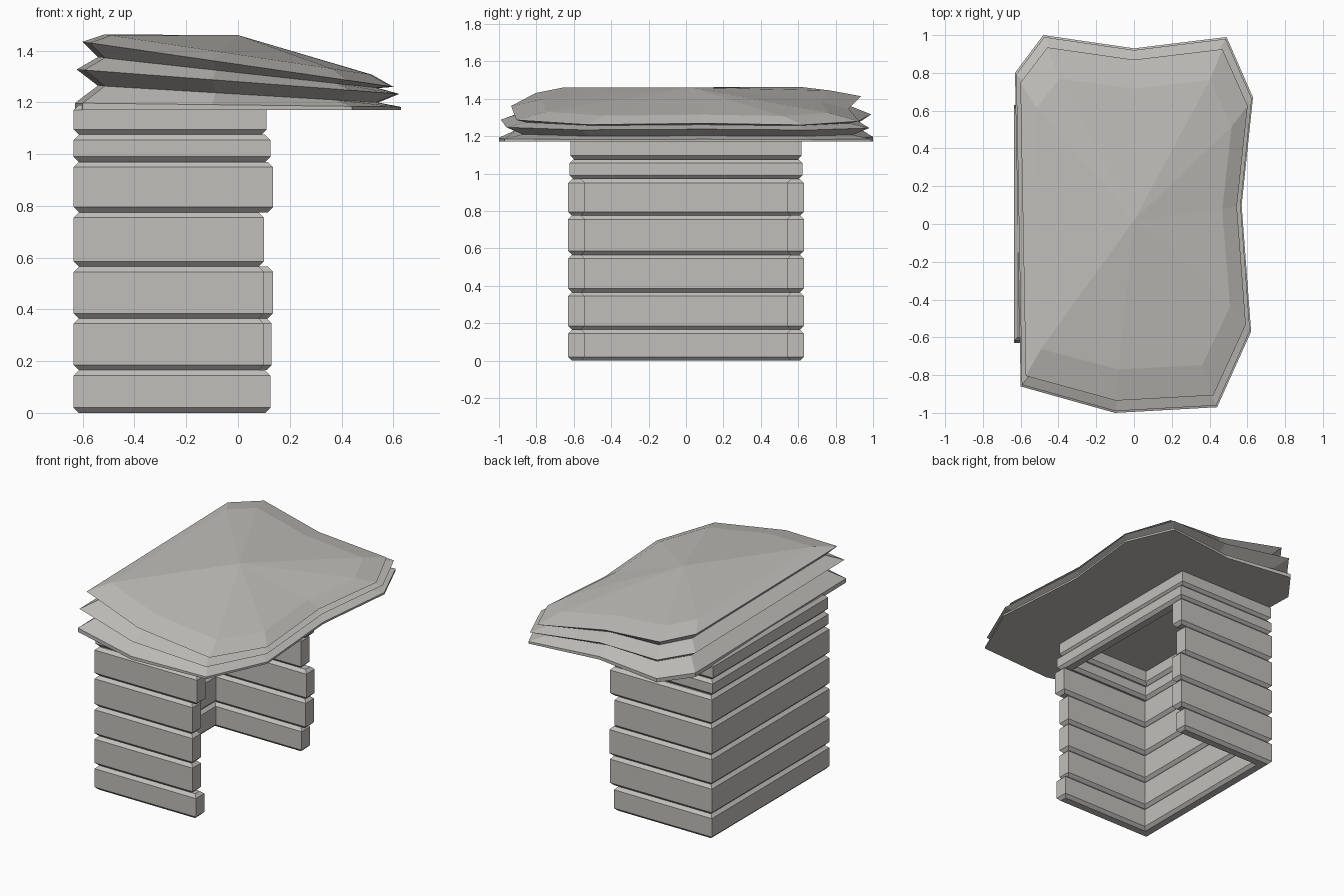
import bpy
import bmesh

cube = bpy.data.objects.get("Cube")
if cube:
    bpy.data.objects.remove(cube, do_unlink=True)

stone = bpy.data.materials.new("warm grey")
stone.use_nodes = True
colour = (0.53, 0.52, 0.49, 1)
stone.diffuse_color = colour
stone.node_tree.nodes["Principled BSDF"].inputs["Base Color"].default_value = colour


def add_object(name, bm):
    bmesh.ops.recalc_face_normals(bm, faces=bm.faces)
    mesh = bpy.data.meshes.new(name)
    bm.to_mesh(mesh)
    bm.free()
    mesh.materials.append(stone)
    obj = bpy.data.objects.new(name, mesh)
    bpy.context.collection.objects.link(obj)


def add_course(name, outline, low, high, chamfer=0.02):
    """Extrude a plan outline and chamfer its top and bottom edges."""
    bm = bmesh.new()
    base = bm.faces.new([bm.verts.new((x, y, low)) for x, y in outline])
    top = bmesh.ops.extrude_face_region(bm, geom=[base], use_keep_orig=True)
    for v in top["geom"]:
        if isinstance(v, bmesh.types.BMVert):
            v.co.z = high
    bmesh.ops.recalc_face_normals(bm, faces=bm.faces)
    edges = [e for e in bm.edges if abs(e.verts[0].co.z - e.verts[1].co.z) < 0.001]
    bmesh.ops.bevel(bm, geom=edges, offset=chamfer, segments=1,
                    affect="EDGES", profile=0.5)
    add_object(name, bm)


# Wall courses: U-shaped rows, open towards +x
BACK, THICK = -0.635, 0.09
# bottom, top, front wall end, back wall end, half depth
courses = [
    (0.0, 0.165, 0.125, 0.10, 0.63),
    (0.165, 0.365, 0.10, 0.13, 0.63),
    (0.365, 0.565, 0.10, 0.135, 0.63),
    (0.565, 0.775, 0.10, 0.095, 0.63),
    (0.775, 0.97, 0.135, 0.13, 0.63),
    (0.97, 1.075, 0.125, 0.125, 0.622),
    (1.075, 1.19, 0.11, 0.11, 0.618),
]
for i, (low, high, front, back, half) in enumerate(courses, 1):
    inner = half - THICK
    outline = [(BACK, -half), (front, -half), (front, -inner), (BACK + THICK, -inner),
               (BACK + THICK, inner), (back, inner), (back, half), (BACK, half)]
    add_course(f"wall_course_{i}", outline, low, high)
    # Lintel closing the top two rows above the opening
    if i > 5:
        beam = [(front - THICK, -half), (front, -half), (front, half), (front - THICK, half)]
        add_course(f"lintel_{i}", beam, low, high)

# Layered roof: stacked rings of one irregular outline, each tilted along x
plan = [(-0.63, 0.8), (-0.48, 1), (0, 0.93), (0.49, 0.99), (0.63, 0.67),
        (0.57, 0.1), (0.62, -0.57), (0.44, -0.97), (-0.1, -1), (-0.6, -0.86)]
# x scale, y scale, height at centre, fall per unit x
rings = [
    (1, 1, 1.17, 0),
    (1, 1, 1.19, 0.012),
    (0.86, 0.9, 1.232, 0.06),
    (0.99, 0.99, 1.28, 0.076),
    (0.86, 0.88, 1.315, 0.11),
    (0.955, 0.935, 1.347, 0.145),
    (0.82, 0.77, 1.385, 0.15),
]
bm = bmesh.new()
previous = None
for sx, sy, height, fall in rings:
    ring = [bm.verts.new((x * sx, y * sy, height - fall * x * sx)) for x, y in plan]
    if previous:
        for i in range(len(plan)):
            j = (i + 1) % len(plan)
            bm.faces.new((previous[i], previous[j], ring[j], ring[i]))
    else:
        bm.faces.new(ring)
    previous = ring
peak = bm.verts.new((0, 0.02, 1.46))
for i in range(len(plan)):
    bm.faces.new((previous[i], previous[(i + 1) % len(plan)], peak))
add_object("layered_roof", bm)
